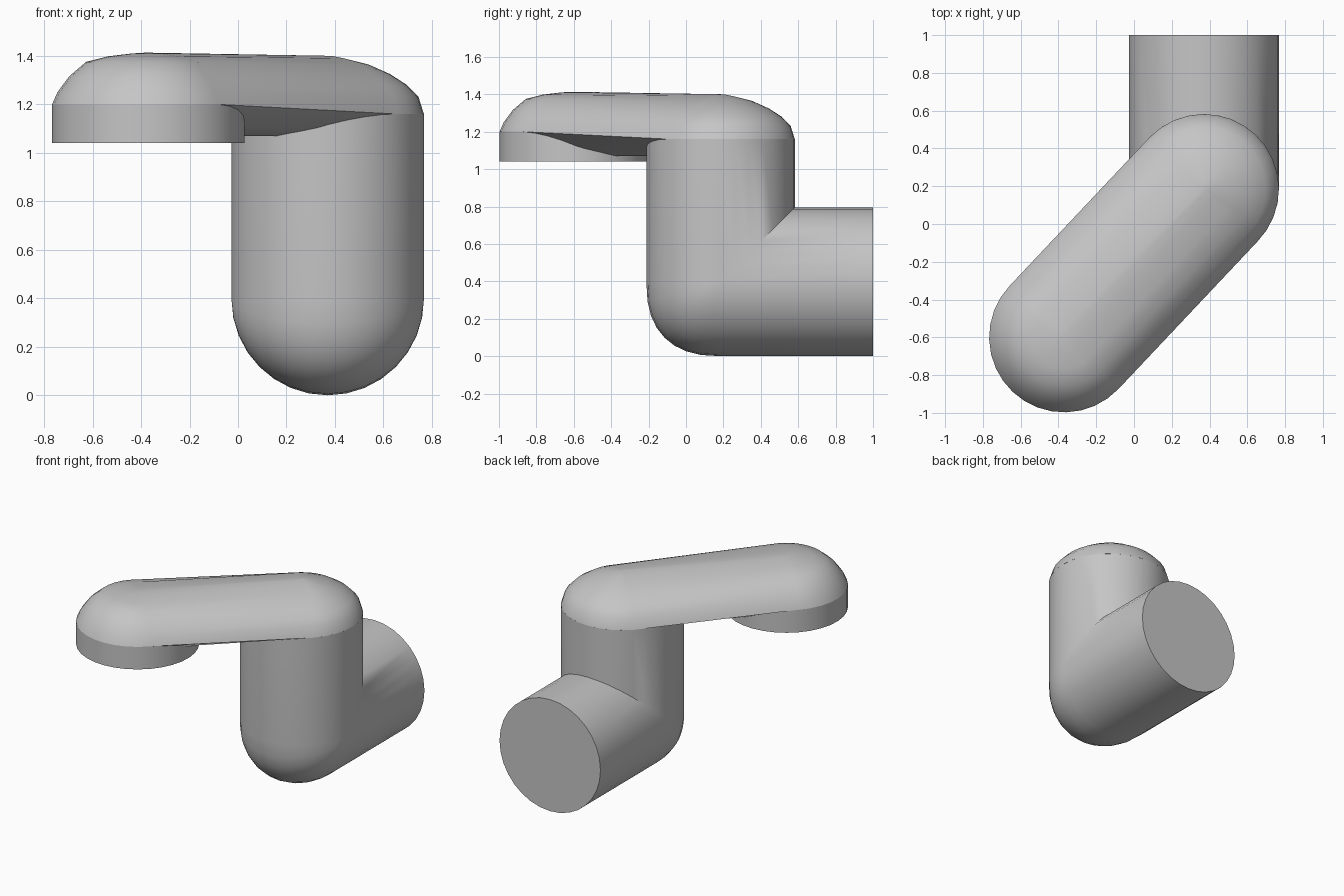
import bpy, bmesh, math
from mathutils import Vector

cube = bpy.data.objects.get("Cube")
if cube:
    bpy.data.objects.remove(cube)

R = 0.397                                # pipe radius
SIDES = 32
COLUMN = Vector((0.37, 0.185, R))        # centre of the lower elbow
OUTLET = Vector((-0.37, -0.6, 1.04))     # centre of the open end of the arm
RIM = 1.16                               # where the column meets the arm

grey = bpy.data.materials.new("plain grey")
grey.use_nodes = True
colour = (0.56, 0.56, 0.56, 1)
grey.diffuse_color = colour
grey.node_tree.nodes["Principled BSDF"].inputs["Base Color"].default_value = colour


def loft(name, rings):
    """Skin closed rings of equal length and cap both ends."""
    bm = bmesh.new()
    rows = [[bm.verts.new(p) for p in ring] for ring in rings]
    n = len(rows[0])
    for a, b in zip(rows, rows[1:]):
        for i in range(n):
            j = (i + 1) % n
            bm.faces.new((a[i], a[j], b[j], b[i]))
    bm.faces.new(rows[0])
    bm.faces.new(rows[-1])
    bmesh.ops.remove_doubles(bm, verts=bm.verts, dist=0.0005)
    bmesh.ops.recalc_face_normals(bm, faces=bm.faces)
    mesh = bpy.data.meshes.new(name)
    bm.to_mesh(mesh)
    bm.free()
    mesh.materials.append(grey)
    obj = bpy.data.objects.new(name, mesh)
    bpy.context.collection.objects.link(obj)
    bpy.ops.object.select_all(action='DESELECT')
    obj.select_set(True)
    bpy.context.view_layer.objects.active = obj
    bpy.ops.object.shade_smooth_by_angle(angle=math.radians(40))
    return obj


# Column, tight elbow and rear pipe
def pipe_ring(place):
    angles = [math.tau * i / SIDES for i in range(SIDES)]
    return [COLUMN + Vector((R * math.cos(a), *place(R * math.sin(a)))) for a in angles]


def elbow(turn, power=2 / 2.45):
    c = max(math.cos(turn), 0) ** power
    s = max(math.sin(turn), 0) ** power
    # the outside is rounded, the inside is a mitred corner
    return lambda v: (v * c, v * s) if v < 0 else (v, v)


STEPS = 8
rings = [pipe_ring(lambda v: (v, RIM - R))]
rings += [pipe_ring(elbow(math.pi / 2 * k / STEPS)) for k in range(STEPS + 1)]
rings += [pipe_ring(lambda v: (1 - COLUMN.y, v))]
loft("column_and_rear_pipe", rings)

# Flattened arm between the column and the outlet
heading = math.atan2(OUTLET.y - COLUMN.y, OUTLET.x - COLUMN.x)


def arm_ring(inset, z_outlet, z_column):
    ring = []
    for centre, z, start in ((OUTLET, z_outlet, -0.5), (COLUMN, z_column, 0.5)):
        for i in range(SIDES // 2 + 1):
            a = heading + math.pi * (start + 2 * i / SIDES)
            ring.append(Vector((centre.x + (R - inset) * math.cos(a),
                                centre.y + (R - inset) * math.sin(a), z)))
    return ring


# inset from the outline, height at the outlet, height at the column
profile = [(0.32, 1.07, 1.07), (0.16, 1.11, 1.1), (0, 1.2, RIM),
           (0.022, 1.25, 1.23), (0.07, 1.315, 1.28), (0.14, 1.375, 1.325),
           (0.23, 1.398, 1.365), (0.33, 1.41, 1.39), (0.38, 1.413, 1.4)]
loft("arm", [arm_ring(*row) for row in profile])

# Short outlet under the end of the arm
loft("outlet", [[Vector((OUTLET.x + R * math.cos(heading + math.tau * i / SIDES),
                         OUTLET.y + R * math.sin(heading + math.tau * i / SIDES), z))
                 for i in range(SIDES)] for z in (OUTLET.z, 1.2)])
